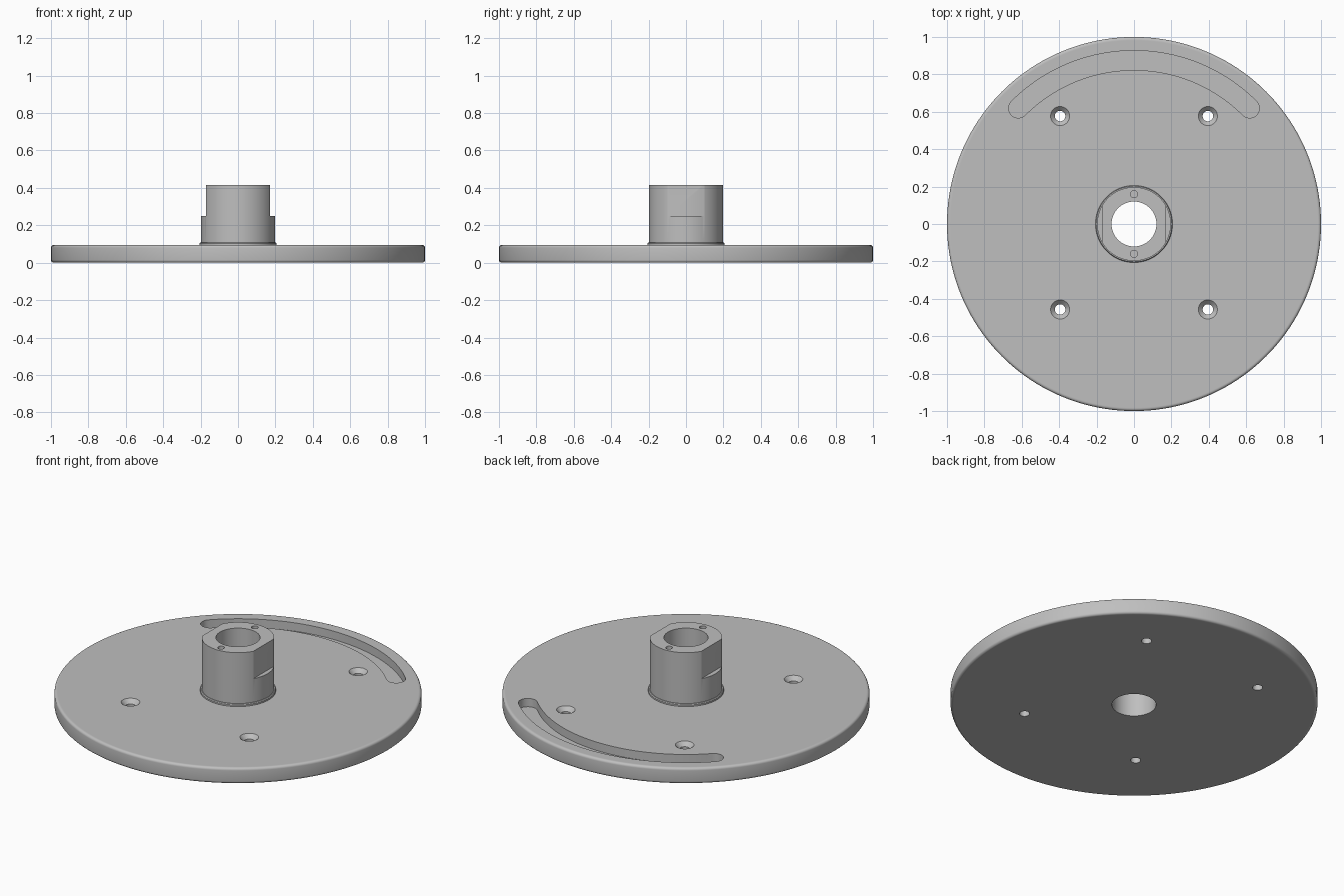
import bpy
import bmesh
from math import sin, cos, pi, radians
from mathutils import Vector

cube = bpy.data.objects.get("Cube")
if cube:
    bpy.data.objects.remove(cube, do_unlink=True)

grey = bpy.data.materials.new("machined_grey")
grey.use_nodes = True
colour = (0.52, 0.52, 0.52, 1)
grey.diffuse_color = colour
grey.node_tree.nodes["Principled BSDF"].inputs["Base Color"].default_value = colour


def finish(bm, name):
    bmesh.ops.recalc_face_normals(bm, faces=bm.faces)
    mesh = bpy.data.meshes.new(name)
    bm.to_mesh(mesh)
    bm.free()
    mesh.materials.append(grey)
    obj = bpy.data.objects.new(name, mesh)
    bpy.context.collection.objects.link(obj)
    return obj


def turn(name, profile, sides, closed=True, at=(0, 0)):
    """Revolve (radius, height) points; open profiles get capped ends."""
    bm = bmesh.new()
    rings = [[bm.verts.new((at[0] + r * cos(2 * pi * i / sides),
                            at[1] + r * sin(2 * pi * i / sides), z))
              for i in range(sides)] for r, z in profile]
    pairs = list(zip(rings, rings[1:]))
    if closed:
        pairs.append((rings[-1], rings[0]))
    else:
        bm.faces.new(rings[0])
        bm.faces.new(rings[-1])
    for a, b in pairs:
        for i in range(sides):
            j = (i + 1) % sides
            bm.faces.new((a[i], a[j], b[j], b[i]))
    return finish(bm, name)


def box(name, low, high):
    bm = bmesh.new()
    bmesh.ops.create_cube(bm, size=1)
    low, high = Vector(low), Vector(high)
    for v in bm.verts:
        v.co = (low + high) / 2 + v.co * (high - low)
    return finish(bm, name)


def arc(cx, cy, r, start, end, steps):
    return [(cx + r * cos(radians(start + (end - start) * i / steps)),
             cy + r * sin(radians(start + (end - start) * i / steps)))
            for i in range(steps + 1)]


def cut(obj, cutters):
    bpy.ops.object.select_all(action='DESELECT')
    bpy.context.view_layer.objects.active = obj
    obj.select_set(True)
    for cutter in cutters:
        cutter.hide_render = True
        mod = obj.modifiers.new("cut", 'BOOLEAN')
        mod.operation = 'DIFFERENCE'
        mod.solver = 'EXACT'
        mod.object = cutter
        bpy.ops.object.modifier_apply(modifier=mod.name)
        bpy.data.objects.remove(cutter, do_unlink=True)
    bpy.ops.object.shade_smooth_by_angle(angle=radians(30))


BORE, THICK, ROUND = 0.12, 0.095, 0.015

# Round plate with softened rim and centre bore
rim = 1 - ROUND
profile = [(BORE, 0), (rim - 0.004, 0)]
profile += arc(rim, ROUND, ROUND, -90, 0, 5)
profile += arc(rim, THICK - ROUND, ROUND, 0, 90, 5)
profile += [(rim - 0.004, THICK), (BORE, THICK)]
plate = turn("plate", profile, 160)

# Countersunk screw holes
cutters = []
for x in (-0.395, 0.395):
    for y in (-0.457, 0.577):
        cutters.append(turn("screw_cutter", [
            (0.028, -0.02), (0.028, THICK - 0.024), (0.051, THICK), (0.051, THICK + 0.02)],
            32, False, (x, y)))

# Curved blind groove with round ends
mid, half = 0.875, 0.052
end = mid * cos(radians(45))
outline = arc(0, 0, mid + half, 45, 135, 40)
outline += arc(-end, end, half, 135, 315, 12)[1:]
outline += arc(0, 0, mid - half, 135, 45, 40)[1:]
outline += arc(end, end, half, 225, 405, 12)[1:-1]
bm = bmesh.new()
face = bm.faces.new([bm.verts.new((x, y, THICK - 0.05)) for x, y in outline])
lifted = bmesh.ops.extrude_face_region(bm, geom=[face])
bmesh.ops.translate(bm, vec=(0, 0, 0.1),
                    verts=[g for g in lifted["geom"] if isinstance(g, bmesh.types.BMVert)])
cutters.append(finish(bm, "groove_cutter"))
cut(plate, cutters)

# Tubular hub with a low foot collar
HUB, TOP = 0.197, 0.415
hub = turn("hub", [(BORE, THICK), (0.206, THICK), (0.206, 0.104), (0.202, 0.109),
                   (HUB, 0.109), (HUB, TOP), (BORE, TOP)], 96)

# Two wrench flats and two pin holes in the hub
cutters = []
for side in (-1, 1):
    xs = sorted((side * 0.171, side * 0.3))
    cutters.append(box("flat_cutter", (xs[0], -0.3, 0.25), (xs[1], 0.3, 0.5)))
    cutters.append(turn("pin_cutter", [(0.019, TOP - 0.06), (0.019, TOP + 0.05)],
                        24, False, (0, side * 0.16)))
cut(hub, cutters)
